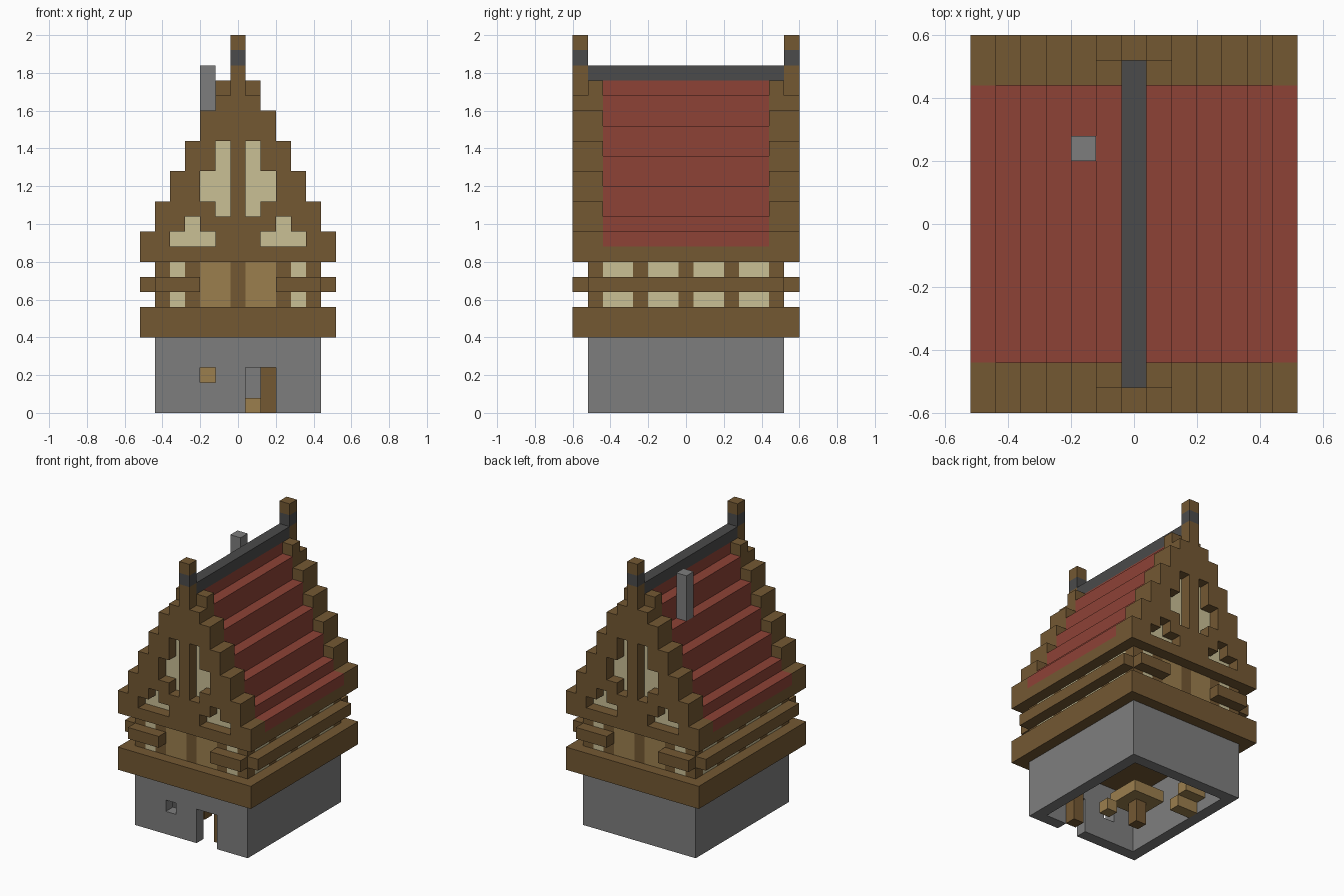
import bpy
import bmesh
from mathutils import Matrix, Vector

U = 0.08  # edge of one block

cube = bpy.data.objects.get("Cube")
if cube:
    bpy.data.objects.remove(cube, do_unlink=True)


def material(name, rgb):
    colour = [(c / 255) ** 2.2 for c in rgb] + [1]
    mat = bpy.data.materials.new(name)
    mat.use_nodes = True
    mat.diffuse_color = colour
    mat.node_tree.nodes["Principled BSDF"].inputs["Base Color"].default_value = colour
    return mat


stone = material("grey stone", (125, 125, 125))
slate = material("dark slate", (76, 76, 76))
timber = material("brown timber", (115, 89, 54))
plank = material("tan plank", (154, 126, 79))
plaster = material("cream plaster", (200, 190, 148))
tile = material("red tile", (140, 68, 57))


def blocks(name, mat, boxes, mirror=""):
    """Joins boxes (x0, x1, y0, y1, z0, z1), in block units, and mirrors them in x and y."""
    bm = bmesh.new()
    for sx in ((1, -1) if "x" in mirror else (1,)):
        for sy in ((1, -1) if "y" in mirror else (1,)):
            for x0, x1, y0, y1, z0, z1 in boxes:
                centre = Vector((sx * (x0 + x1), sy * (y0 + y1), z0 + z1)) * U / 2
                size = Vector((x1 - x0, y1 - y0, z1 - z0)) * U
                place = Matrix.Translation(centre) @ Matrix.Diagonal(size).to_4x4()
                bmesh.ops.create_cube(bm, size=1, matrix=place)
    mesh = bpy.data.meshes.new(name)
    bm.to_mesh(mesh)
    bm.free()
    mesh.materials.append(mat)
    obj = bpy.data.objects.new(name, mesh)
    bpy.context.collection.objects.link(obj)


# Stone ground floor, with a doorway and a small window in the front wall
blocks("stone_side_walls", stone, [(4.5, 5.5, -5.5, 5.5, 0, 5)], "x")
blocks("stone_back_wall", stone, [(-5.5, 5.5, 5.5, 6.5, 0, 5)])
front = [(-5.5, -2.5, 0, 5), (-2.5, -1.5, 0, 2), (-2.5, -1.5, 3, 5),
         (-1.5, 0.5, 0, 5), (0.5, 2.5, 3, 5), (2.5, 5.5, 0, 5)]
blocks("stone_front_wall", stone, [(a, b, -6.5, -5.5, c, d) for a, b, c, d in front])

# Furniture inside
blocks("stairs", plank, [(-4.5, -2.5, 1.5 + i, 2.5 + i, i, i + 1) for i in range(4)])
blocks("table", plank, [(-3.5, -0.5, -3.5, -0.5, 2, 3)])
blocks("table_leg", timber, [(-2.5, -1.5, -2.5, -1.5, 0, 2)])
blocks("stool", plank, [(0.5, 1.5, -2.5, -1.5, 0, 1)])
blocks("open_door", timber, [(1.5, 2.5, -5.5, -4.5, 0, 3)])

# Jutting floor band, open above the stairs
blocks("floor_band_sides", timber, [(4.5, 6.5, -5.5, 5.5, 5, 7)], "x")
blocks("floor_band_ends", timber, [(-6.5, 6.5, 5.5, 7.5, 5, 7)], "y")
blocks("upper_floor", timber, [(-4.5, 4.5, -5.5, 1.5, 5, 6), (-1.5, 4.5, 1.5, 5.5, 5, 6)])

# Half-timbered upper storey
blocks("corner_and_side_posts", timber, [(4.5, 5.5, y, y + 1, 7, 10) for y in (2.5, 5.5)], "xy")
blocks("middle_side_posts", timber, [(4.5, 5.5, -0.5, 0.5, 7, 10)], "x")
blocks("side_plaster", plaster, [(4.5, 5.5, y, y + 2, 7, 10) for y in (0.5, 3.5)], "xy")
blocks("end_plaster", plaster, [(3.5, 4.5, 5.5, 6.5, 7, 10)], "xy")
blocks("end_posts", timber, [(2.5, 3.5, 5.5, 6.5, 7, 10)], "xy")
blocks("end_planks", plank, [(0.5, 2.5, 5.5, 6.5, 7, 10)], "xy")
blocks("middle_end_posts", timber, [(-0.5, 0.5, 5.5, 6.5, 7, 10)], "y")
blocks("side_rails", timber, [(5.5, 6.5, -6.5, 6.5, 8, 9)], "x")
blocks("end_rails", timber, [(2.5, 5.5, 6.5, 7.5, 8, 9)], "xy")

# Attic floor and eaves
blocks("attic_floor", timber, [(-6.5, 6.5, -6.5, 6.5, 10, 11)])

# Stepped gable frames with openings, row by row
openings = {11: (1.5, 4.5), 12: (2.5, 3.5), 13: (0.5, 1.5), 14: (0.5, 2.5),
            15: (0.5, 2.5), 16: (0.5, 1.5), 17: (0.5, 1.5)}
rows = []
for z in range(10, 21):
    half = 6.5 - (z - 10) // 2
    if z in openings:
        a, b = openings[z]
        rows += [(0, a, 6.5, 7.5, z, z + 1), (b, half, 6.5, 7.5, z, z + 1)]
    else:
        rows.append((0, half, 6.5, 7.5, z, z + 1))
blocks("gable_frames", timber, rows, "xy")
blocks("gable_plaster", plaster, [(-4.5, 4.5, 5.5, 6.5, 11, 13), (-2.5, 2.5, 5.5, 6.5, 13, 18)], "y")

# Roof steps, with raised verges along both gables
steps = [(0.5 + k, 22 - 2 * k) for k in range(6)]
blocks("verges", timber, [(x, x + 1, 5.5, 6.5, max(11, top - 2), top) for x, top in steps], "xy")
blocks("verge_crowns", timber, [(-0.5, 0.5, 5.5, 6.5, 18, 22)], "y")
blocks("roof_tiles", tile, [(x, x + 1, -5.5, 5.5, max(11, top - 4), top - 1) for x, top in steps[:5]], "x")
blocks("roof_tile_eaves", tile, [(5.5, 6.5, -5.5, 5.5, 11, 12)], "x")
blocks("roof_core", tile, [(-0.5, 0.5, -5.5, 5.5, 19, 22)])
blocks("ridge", slate, [(-0.5, 0.5, -6.5, 6.5, 22, 23)])

# Finials and chimney
blocks("finials", timber, [(-0.5, 0.5, 6.5, 7.5, 21, 23), (-0.5, 0.5, 6.5, 7.5, 24, 25)], "y")
blocks("finial_bands", slate, [(-0.5, 0.5, 6.5, 7.5, 23, 24)], "y")
blocks("chimney", stone, [(-2.5, -1.5, 2.5, 3.5, 19, 23)])
